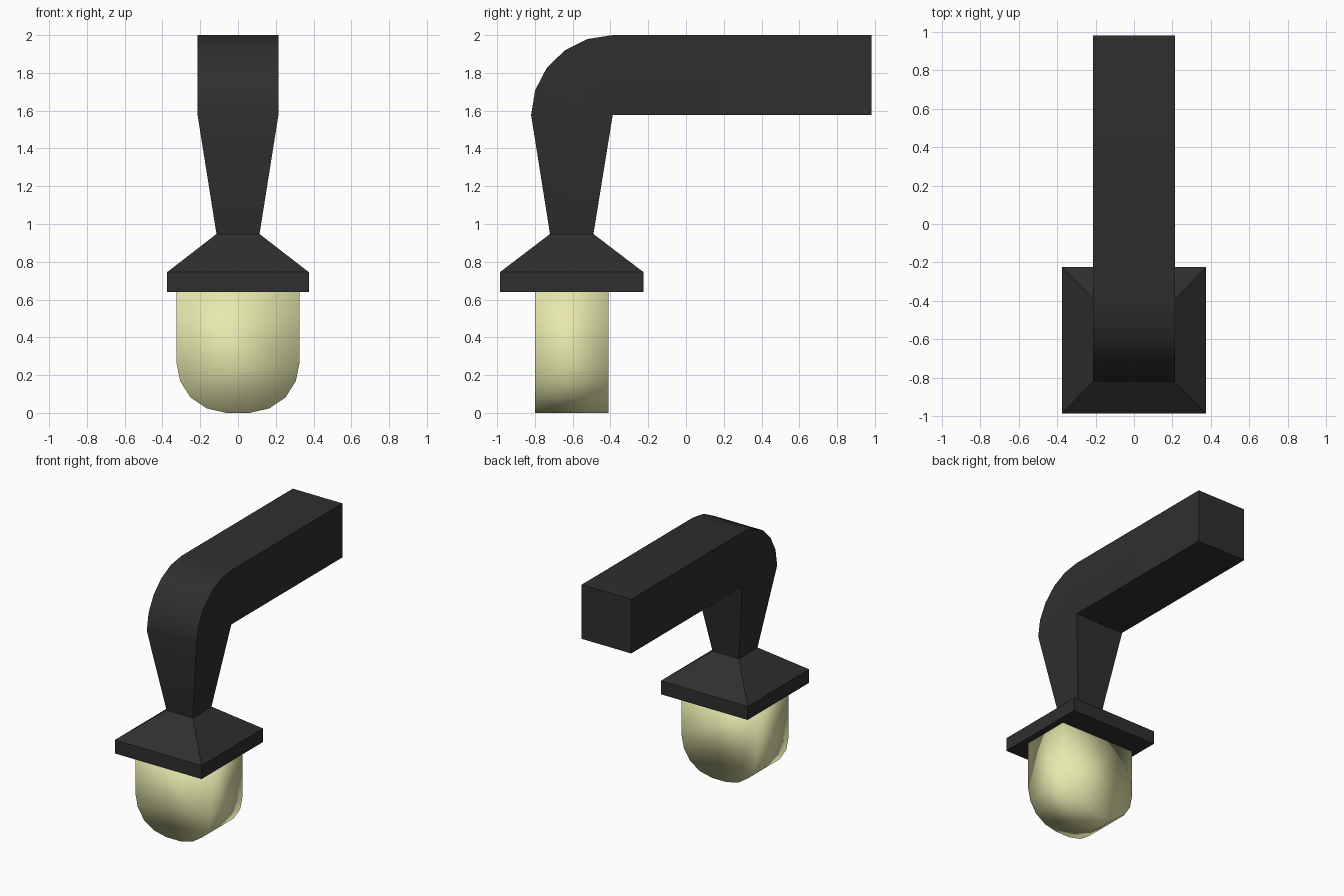
import bpy, bmesh, math

if "Cube" in bpy.data.objects:
    bpy.data.objects.remove(bpy.data.objects["Cube"])


def material(name, rgba):
    m = bpy.data.materials.new(name)
    m.diffuse_color = rgba
    m.use_nodes = True
    m.node_tree.nodes["Principled BSDF"].inputs["Base Color"].default_value = m.diffuse_color
    return m


def finish(bm, name, mat, angle=None):
    bmesh.ops.recalc_face_normals(bm, faces=bm.faces)
    me = bpy.data.meshes.new(name)
    bm.to_mesh(me)
    bm.free()
    me.materials.append(mat)
    ob = bpy.data.objects.new(name, me)
    bpy.context.collection.objects.link(ob)
    bpy.ops.object.select_all(action='DESELECT')
    ob.select_set(True)
    bpy.context.view_layer.objects.active = ob
    if angle is None:
        bpy.ops.object.shade_smooth()
    else:
        bpy.ops.object.shade_smooth_by_angle(angle=math.radians(angle))
    return ob


def loft(bm, rings):
    """Join matching rings of points with quads; return the vertex rings."""
    vs = [[bm.verts.new(p) for p in r] for r in rings]
    n = len(vs[0])
    for a, b in zip(vs, vs[1:]):
        for i in range(n):
            j = (i + 1) % n
            bm.faces.new((a[i], a[j], b[j], b[i]))
    return vs


dark = material("dark_metal", (0.028, 0.028, 0.028, 1))
glow = material("lamp_glass", (0.80, 0.81, 0.42, 0.9))

# Bracket: flared shade and tapered neck are square rings (half x, y min, y max, z)
sections = [(0.375, -0.985, -0.225, 0.64), (0.375, -0.985, -0.225, 0.745),
            (0.114, -0.72, -0.49, 0.947), (0.214, -0.82, -0.388, 1.577)]
bm = bmesh.new()
rings = loft(bm, [[(-h, y0, z), (h, y0, z), (h, y1, z), (-h, y1, z)]
                  for h, y0, y1, z in sections])
bm.faces.new(rings[0])

# Bracket: rounded elbow and straight arm share the neck's top ring
top = rings[-1]
outer = [(-0.388 - 0.432 * math.cos(math.radians(a)),
          1.577 + 0.423 * math.sin(math.radians(a))) for a in (18, 36, 54, 72, 90)]
outer.append((0.982, 2.0))
left, right = [top[0]], [top[1]]
for y, z in outer:
    left.append(bm.verts.new((-0.214, y, z)))
    right.append(bm.verts.new((0.214, y, z)))
left += [bm.verts.new((-0.214, 0.982, 1.577)), top[3]]
right += [bm.verts.new((0.214, 0.982, 1.577)), top[2]]
for i in range(len(left) - 1):
    bm.faces.new((left[i], right[i], right[i + 1], left[i + 1]))
for side in (left, right):
    corner = side[-1]
    for i in range(len(side) - 2):
        bm.faces.new((corner, side[i], side[i + 1]))
finish(bm, "lamp_bracket", dark, 30)

# Lamp glass: slab with a rounded lower end
half = [(0.325, 0.64), (0.325, 0.263), (0.306, 0.168), (0.251, 0.081),
        (0.166, 0.024), (0.062, 0.0)]
profile = half + [(-x, z) for x, z in reversed(half)]
bm = bmesh.new()
ends = loft(bm, [[(x, y, z) for x, z in profile] for y in (-0.80, -0.41)])
for e in ends:
    bm.faces.new(e)
finish(bm, "lamp_glass", glow)
